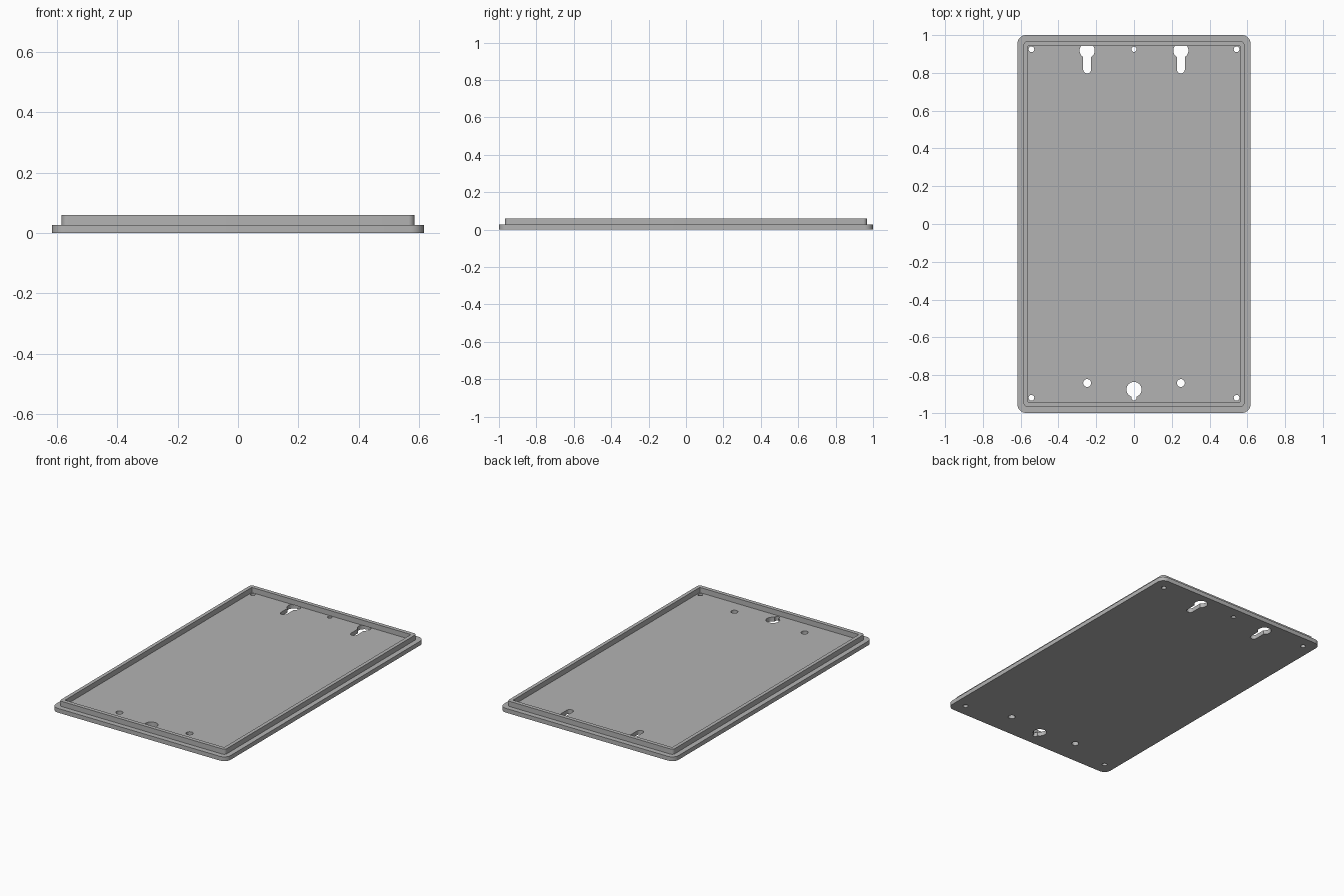
import bpy
import bmesh
from math import pi, sin, cos, asin

old = bpy.data.objects.get("Cube")
if old:
    bpy.data.objects.remove(old, do_unlink=True)

PLATE_TOP, RIM_TOP = 0.027, 0.06

grey = bpy.data.materials.new("plain grey")
grey.use_nodes = True
colour = (0.45, 0.45, 0.45, 1)
grey.diffuse_color = colour
grey.node_tree.nodes["Principled BSDF"].inputs["Base Color"].default_value = colour


def arc(cx, cy, r, start, end, steps):
    return [(cx + r * cos(start + (end - start) * i / steps),
             cy + r * sin(start + (end - start) * i / steps)) for i in range(steps + 1)]


def rounded_rectangle(w, h, r):
    points = []
    for i, (sx, sy) in enumerate([(1, 1), (-1, 1), (-1, -1), (1, -1)]):
        points += arc(sx * (w - r), sy * (h - r), r, i * pi / 2, (i + 1) * pi / 2, 8)
    return points


def circle(x, y, r):
    return arc(x, y, r, 0, 2 * pi, 32)[:-1]


def keyhole(x, y, r, slot, tip):
    # round head with a round-ended slot running towards -y
    a = asin(slot / r)
    return (arc(x, y, r, -pi / 2 + a, 1.5 * pi - a, 32)
            + arc(x, tip + slot, slot, pi, 2 * pi, 12))


def prism(name, outline, z0, z1, inner=None):
    # solid slab, or a closed ring when an inner outline is given
    bm = bmesh.new()
    n = len(outline)
    loops = [[bm.verts.new((x, y, z)) for x, y in line]
             for line in (outline, inner) if line for z in (z0, z1)]
    if inner:
        a, b, c, d = loops
        pairs = [(a, b), (b, d), (d, c), (c, a)]
    else:
        pairs = [tuple(loops)]
        bm.faces.new(loops[0][::-1])
        bm.faces.new(loops[1])
    for p, q in pairs:
        for i in range(n):
            j = (i + 1) % n
            bm.faces.new((p[i], p[j], q[j], q[i]))
    bmesh.ops.recalc_face_normals(bm, faces=bm.faces)
    mesh = bpy.data.meshes.new(name)
    bm.to_mesh(mesh)
    bm.free()
    mesh.materials.append(grey)
    ob = bpy.data.objects.new(name, mesh)
    bpy.context.collection.objects.link(ob)
    return ob


# base plate and raised rim
plate = prism("base_plate", rounded_rectangle(0.617, 1.0, 0.045), 0, PLATE_TOP)
rim = prism("raised_rim", rounded_rectangle(0.585, 0.967, 0.02), PLATE_TOP, RIM_TOP,
            rounded_rectangle(0.562, 0.942, 0.002))

# screw holes and hanging keyholes
holes = [circle(0, 0.925, 0.014), keyhole(0, -0.876, 0.04, 0.014, -0.934)]
for s in (-1, 1):
    holes += [circle(s * 0.543, 0.925, 0.015), circle(s * 0.543, -0.92, 0.015),
              circle(s * 0.248, -0.842, 0.021),
              keyhole(s * 0.248, 0.918, 0.04, 0.021, 0.797)]

bpy.context.view_layer.objects.active = plate
for outline in holes:
    cutter = prism("hole_cutter", outline, -0.05, 0.1)
    cutter.hide_render = True
    cut = plate.modifiers.new("hole", 'BOOLEAN')
    cut.operation = 'DIFFERENCE'
    cut.solver = 'EXACT'
    cut.object = cutter
    bpy.ops.object.modifier_apply(modifier=cut.name)
    bpy.data.objects.remove(cutter, do_unlink=True)

# smooth round corners, crisp edges
bpy.ops.object.select_all(action='DESELECT')
for ob in (plate, rim):
    ob.select_set(True)
bpy.ops.object.shade_smooth_by_angle(angle=pi / 6)
